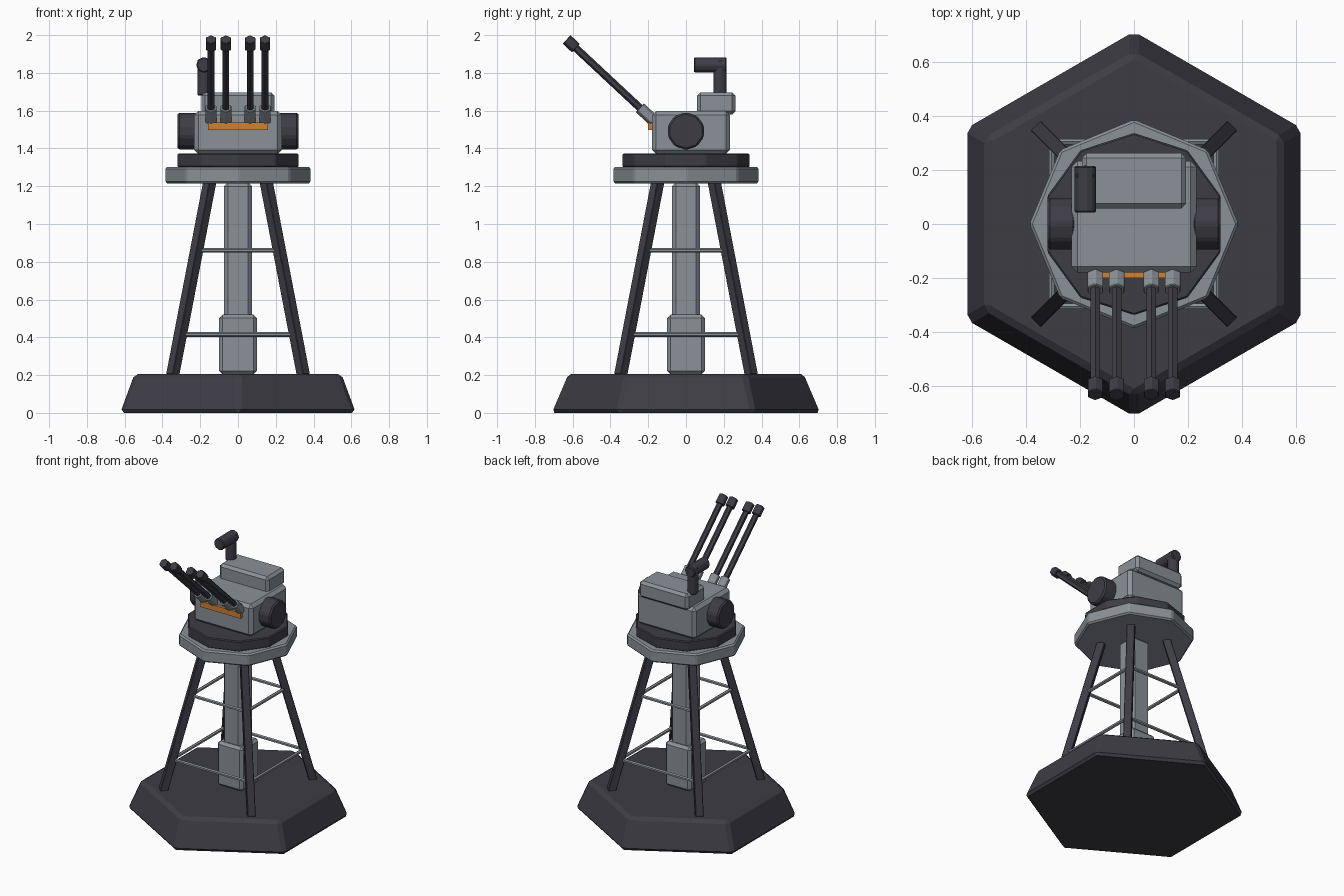
import bpy, bmesh, math
from mathutils import Matrix, Vector

if "Cube" in bpy.data.objects:
    bpy.data.objects.remove(bpy.data.objects["Cube"], do_unlink=True)


def material(name, rgb):
    m = bpy.data.materials.new(name)
    m.use_nodes = True
    m.diffuse_color = (*rgb, 1)
    m.node_tree.nodes["Principled BSDF"].inputs["Base Color"].default_value = (*rgb, 1)
    return m


DARK = material("dark_slate", (0.048, 0.046, 0.060))
GREY = material("steel_grey", (0.255, 0.285, 0.315))
ORANGE = material("orange", (0.62, 0.22, 0.035))


def finish(name, bm, mat, bevel):
    mesh = bpy.data.meshes.new(name)
    bm.to_mesh(mesh)
    bm.free()
    mesh.materials.append(mat)
    ob = bpy.data.objects.new(name, mesh)
    bpy.context.scene.collection.objects.link(ob)
    if bevel:
        mod = ob.modifiers.new("chamfer", "BEVEL")
        mod.width = bevel
        mod.segments = 1
        mod.limit_method = "ANGLE"
        mod.angle_limit = math.radians(25)
    return ob


def box(name, lo, hi, mat, bevel=0.0):
    lo, hi = Vector(lo), Vector(hi)
    bm = bmesh.new()
    m = Matrix.Translation((lo + hi) / 2) @ Matrix.Diagonal((*(hi - lo), 1))
    bmesh.ops.create_cube(bm, size=1, matrix=m)
    return finish(name, bm, mat, bevel)


def bar(name, a, b, r, sides, mat, bevel=0.0, r_end=None):
    """Prism from a to b; four sides gives a square beam of half-width r."""
    a, b = Vector(a), Vector(b)
    d = b - a
    vertical = abs(d.normalized().z) > 0.999
    rot = Matrix() if vertical else d.to_track_quat("Z", "Y").to_matrix().to_4x4()
    m = Matrix.Translation((a + b) / 2) @ rot
    bm = bmesh.new()
    if sides == 4:
        bmesh.ops.create_cube(bm, size=1, matrix=m @ Matrix.Diagonal((2 * r, 2 * r, d.length, 1)))
    else:
        bmesh.ops.create_cone(bm, cap_ends=True, segments=sides, radius1=r,
                              radius2=r if r_end is None else r_end,
                              depth=d.length, matrix=m)
    return finish(name, bm, mat, bevel)


# Foundation, platform and turning ring
bar("base", (0, 0, 0), (0, 0, 0.207), 0.72, 6, DARK, 0.02, r_end=0.632)
bar("platform", (0, 0, 1.215), (0, 0, 1.302), 0.387, 8, GREY, 0.01)
bar("turning_ring", (0, 0, 1.30), (0, 0, 1.373), 0.337, 10, DARK, 0.006)

# Central column
box("column", (-0.075, -0.075, 0.4), (0.075, 0.075, 1.22), GREY, 0.022)
box("column_foot", (-0.1, -0.1, 0.205), (0.1, 0.1, 0.52), GREY, 0.018)

# Four leaning legs joined by two levels of rails
FOOT, HEAD = Vector((0.346, 0.346, 0.2)), Vector((0.150, 0.150, 1.22))
for i in range(4):
    turn = Matrix.Rotation(math.pi / 2 * i, 3, "Z")
    bar(f"leg_{i + 1}", turn @ FOOT, turn @ HEAD, 0.026, 4, DARK, 0.003)
    for level, z in (("lower", 0.415), ("upper", 0.86)):
        p = FOOT.lerp(HEAD, (z - FOOT.z) / (HEAD.z - FOOT.z))
        q = Vector((-p.x, p.y, z))
        bar(f"{level}_rail_{i + 1}", turn @ p, turn @ q, 0.012, 6, GREY)

# Turret body and rear housing
box("turret_body", (-0.232, -0.18, 1.37), (0.232, 0.233, 1.598), GREY, 0.022)
box("rear_housing", (-0.193, 0.058, 1.58), (0.193, 0.262, 1.697), GREY, 0.018)
box("orange_strip", (-0.16, -0.2, 1.498), (0.16, -0.17, 1.538), ORANGE)

# Side drums
for side, s in (("left", 1), ("right", -1)):
    bar(f"{side}_drum", (0.215 * s, 0, 1.492), (0.32 * s, 0, 1.492), 0.1, 10, DARK, 0.01)

# Periscope
bar("periscope_tube", (-0.18, 0.18, 1.68), (-0.18, 0.18, 1.87), 0.038, 8, DARK, 0.006)
bar("periscope_head", (-0.18, 0.042, 1.842), (-0.18, 0.215, 1.842), 0.042, 8, DARK, 0.006)

# Four raised guns: steel sleeve, barrel and muzzle
TIP = Vector((0, -0.632, 1.977))
BACK = Vector((0, 0.731, -0.682))
for i, x in enumerate((-0.143, -0.064, 0.064, 0.143)):
    tip = TIP + Vector((x, 0, 0))
    bar(f"gun_{i + 1}_sleeve", tip + BACK * 0.53, tip + BACK * 0.63, 0.033, 6, GREY, 0.003)
    bar(f"gun_{i + 1}_barrel", tip + BACK * 0.04, tip + BACK * 0.58, 0.02, 6, DARK)
    bar(f"gun_{i + 1}_muzzle", tip, tip + BACK * 0.067, 0.032, 6, DARK, 0.003)
